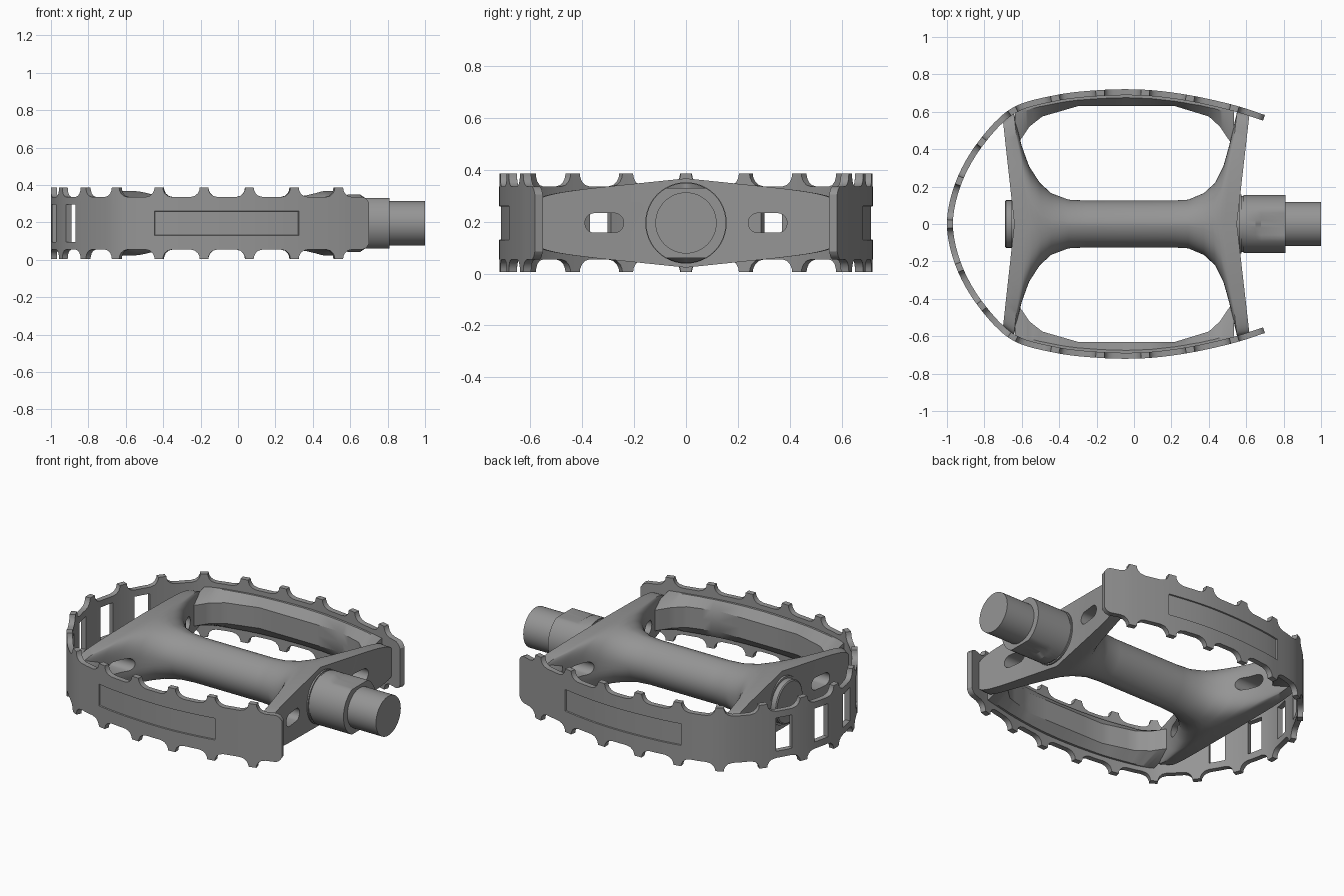
import bpy, bmesh, math
from mathutils import Vector

cube = bpy.data.objects.get("Cube")
if cube:
    bpy.data.objects.remove(cube)

MID = 0.195  # height of the axle line
grey = bpy.data.materials.new("metal_grey")
grey.use_nodes = True
grey.diffuse_color = (0.3, 0.3, 0.3, 1)
grey.node_tree.nodes["Principled BSDF"].inputs["Base Color"].default_value = (0.3, 0.3, 0.3, 1)


def finish(bm, name, angle=32):
    bmesh.ops.recalc_face_normals(bm, faces=bm.faces)
    mesh = bpy.data.meshes.new(name)
    bm.to_mesh(mesh)
    bm.free()
    ob = bpy.data.objects.new(name, mesh)
    bpy.context.collection.objects.link(ob)
    ob.location.z = MID
    mesh.materials.append(grey)
    smooth(ob, angle)
    return ob


def smooth(ob, angle=32):
    bpy.ops.object.select_all(action='DESELECT')
    ob.select_set(True)
    bpy.context.view_layer.objects.active = ob
    bpy.ops.object.shade_smooth_by_angle(angle=math.radians(angle))


def skin(bm, rings, caps=True):
    """Join closed rings of points with quads, and fold the ends shut."""
    loops = [[bm.verts.new(p) for p in ring] for ring in rings]
    n = len(loops[0])
    for a, b in zip(loops, loops[1:]):
        for j in range(n):
            k = (j + 1) % n
            bm.faces.new((a[j], a[k], b[k], b[j]))
    for end in (loops[0], loops[-1]):
        for j in range(n // 2):
            quad = [end[j], end[j + 1], end[n - j - 1], end[(n - j) % n]]
            bm.faces.new(list(dict.fromkeys(quad)))


# Cage outline: a smooth curve through a few points, mirrored in y
half = [(-1, 0), (-.955, .22), (-.84, .43), (-.66, .615), (-.43, .687), (-.185, .716),
        (.055, .718), (.29, .69), (.53, .637), (.70, .583)]
ctrl = [Vector((x, -y)) for x, y in half[:0:-1]] + [Vector(p) for p in half]
ctrl = [2 * ctrl[0] - ctrl[1]] + ctrl + [2 * ctrl[-1] - ctrl[-2]]
path = []
for p0, p1, p2, p3 in zip(ctrl, ctrl[1:], ctrl[2:], ctrl[3:]):
    for i in range(20):
        t = i / 20
        path.append(0.5 * (2 * p1 + (p2 - p0) * t + (2 * p0 - 5 * p1 + 4 * p2 - p3) * t * t
                           + (3 * p1 - p0 - 3 * p2 + p3) * t ** 3))
path.append(ctrl[-2])
dist = [0]
for a, b in zip(path, path[1:]):
    dist.append(dist[-1] + (b - a).length)
END = dist[-1] / 2
last = next(d for d, p in zip(dist, path) if p.y > 0 and p.x > 0.53) - END
PITCH = last / 8


def locate(s):
    """Point and outward normal at signed arc length s from the loop's middle."""
    d = min(max(s + END, 0), dist[-1] - 1e-6)
    i = max(k for k in range(len(path) - 1) if dist[k] <= d)
    p = path[i].lerp(path[i + 1], (d - dist[i]) / (dist[i + 1] - dist[i]))
    tan = path[min(i + 2, len(path) - 1)] - path[max(i - 1, 0)]
    return p, Vector((-tan.y, tan.x)).normalized()


# Cage band with teeth, slots and recessed side panels
TOOTH, FILLET, VALLEY = 0.023, 0.05, 0.14


def edge_height(s):
    if END - abs(s) < 0.035:
        return VALLEY - 0.03 * (1 - (END - abs(s)) / 0.035) ** 2
    d = min(abs(s - k * PITCH) for k in range(-8, 9)) - TOOTH
    if d < 1e-5:
        return VALLEY + FILLET
    t = max(FILLET - d, 0)
    return VALLEY + FILLET - math.sqrt(FILLET ** 2 - t * t)


cols = []
for k in range(-8, 9):
    for d in (0, TOOTH, .025, .033, .048, TOOTH + FILLET):
        cols += [k * PITCH + d, k * PITCH - d]
    if k < 8:
        cols.append((k + 0.5) * PITCH)
for d in (0, .007, .018, .035):
    cols += [END - d, d - END]
cols = sorted({round(c, 5) for c in cols})

bm = bmesh.new()
grid = []
for s in cols:
    p, n = locate(s)
    h = edge_height(s)
    pair = []
    for off in (0, 0.032):
        # the normal is flipped if needed so the inside is toward the centre
        q = p - n * off if n.dot(p) > 0 else p + n * off
        pair.append([bm.verts.new((q.x, q.y, z)) for z in (-h, -.1, -.065, .065, .1, h)])
    grid.append(pair)


def solid(i, r):
    if not (0 <= i < len(cols) - 1 and 0 <= r < 5):
        return False
    m = abs(cols[i] + cols[i + 1]) / 2
    slot = any(abs(m - c * PITCH) < PITCH / 2 - TOOTH - FILLET for c in (0.5, 1.5))
    return not (slot and 1 <= r <= 3)


panels = {-1: [], 1: []}
for i in range(len(cols) - 1):
    m = (cols[i] + cols[i + 1]) / 2
    for r in range(5):
        if not solid(i, r):
            continue
        corners = [(i, r), (i + 1, r), (i + 1, r + 1), (i, r + 1)]
        outer = bm.faces.new([grid[a][0][b] for a, b in corners])
        bm.faces.new([grid[a][1][b] for a, b in reversed(corners)])
        if r == 2 and 4 * PITCH - TOOTH < abs(m) < 7 * PITCH + TOOTH:
            panels[1 if m > 0 else -1].append(outer)
        for e, (di, dr) in enumerate(((0, -1), (1, 0), (0, 1), (-1, 0))):
            if not solid(i + di, r + dr):
                (a, b), (c, d) = corners[e], corners[(e + 1) % 4]
                bm.faces.new((grid[a][0][b], grid[a][1][b], grid[c][1][d], grid[c][0][d]))
bmesh.ops.recalc_face_normals(bm, faces=bm.faces)
for faces in panels.values():
    bmesh.ops.inset_region(bm, faces=faces, thickness=0.002, depth=-0.007, use_even_offset=True)
finish(bm, "cage_band")

# Body: round barrel flaring into the leaning end plates
# each station: x, half width, half height, squareness, lean
stations = [(-.64, .55, .172, 7, -.11), (-.577, .595, .172, 7, -.11), (-.555, .42, .172, 5, -.11),
            (-.53, .31, .170, 4, -.10), (-.49, .22, .162, 3, -.06), (-.44, .165, .15, 2.4, -.02),
            (-.35, .13, .137, 2, 0), (-.25, .125, .13, 2, 0), (.2, .125, .13, 2, 0),
            (.29, .13, .137, 2, 0), (.37, .165, .15, 2.4, .02), (.42, .22, .162, 3, .06),
            (.447, .31, .170, 4, .10), (.463, .42, .172, 5, .11), (.482, .6, .172, 7, .115),
            (.55, .59, .172, 7, .115)]


def section(x, ry, rz, power, lean, n=56):
    ring = []
    for j in range(n):
        c, s = math.cos(2 * math.pi * j / n), math.sin(2 * math.pi * j / n)
        y = ry * math.copysign(abs(c) ** (2 / power), c)
        z = rz * math.copysign(abs(s) ** (2 / power), s) * (1 - 0.6 * abs(y))
        ring.append((x + lean * abs(y), y, z))
    return ring


bm = bmesh.new()
skin(bm, [section(*st) for st in stations])
body = finish(bm, "body")

# Oval windows through the end plates
bm = bmesh.new()
for side in (-1, 1):
    oval = []
    for j in range(24):
        a = 2 * math.pi * (j + 0.5) / 24
        oval.append((side * 0.315 + math.copysign(0.037, math.cos(a)) + 0.038 * math.cos(a),
                     0.038 * math.sin(a)))
    ends = [[bm.verts.new((x, y, z)) for y, z in oval] for x in (-.85, .85)]
    for j in range(24):
        k = (j + 1) % 24
        bm.faces.new((ends[0][j], ends[0][k], ends[1][k], ends[1][j]))
    bm.faces.new(ends[0])
    bm.faces.new(ends[1])
cutter = finish(bm, "window_cutter")
cutter.hide_render = True
mod = body.modifiers.new("windows", 'BOOLEAN')
mod.operation = 'DIFFERENCE'
mod.solver = 'EXACT'
mod.object = cutter
smooth(body)
bpy.ops.object.modifier_apply(modifier=mod.name)
smooth(body)
bpy.data.objects.remove(cutter)

# Side rails backing the cage, widening into corner gussets
rail = [(-.635, .41), (-.6, .46), (-.56, .52), (-.49, .575), (-.3, .63), (.22, .63),
        (.4, .575), (.46, .52), (.5, .46), (.535, .41)]
upper = [p for p in path if p.y > 0]
for side, name in ((-1, "front_rail"), (1, "back_rail")):
    bm = bmesh.new()
    rings = []
    for (x0, y0), (x1, y1) in zip(rail, rail[1:] + rail[-1:]):
        for t in ((0, .25, .5, .75) if x1 > x0 else (0,)):
            x, y = x0 + (x1 - x0) * t, y0 + (y1 - y0) * t
            outer = min(upper, key=lambda p: abs(p.x - x)).y - 0.025
            shape = [(outer, 0), (outer, .112), (outer - .02, .112), (y, .062),
                     (y, 0), (y, -.062), (outer - .02, -.112), (outer, -.112)]
            rings.append([(x, side * a, z) for a, z in shape])
    skin(bm, rings)
    finish(bm, name)


# Turned parts along the axle
def turned(name, profile, flats=None, n=48):
    bm = bmesh.new()
    rings = []
    for x, r in profile:
        lim = 0.135 if flats and flats[0] <= x <= flats[1] else 1
        rings.append([(x, r * math.cos(2 * math.pi * j / n),
                       max(-lim, min(lim, r * math.sin(2 * math.pi * j / n)))) for j in range(n)])
    skin(bm, rings)
    return finish(bm, name)


turned("end_cap", [(-.69, .12), (-.685, .127), (-.655, .127), (-.655, .14), (-.62, .14)])
turned("axle_collar", [(.5, .14), (.565, .14), (.565, .157), (.575, .157), (.575, .15),
                       (.585, .15), (.585, .155), (.65, .155), (.68, .155), (.81, .155)], (.67, .82))
turned("axle_end", [(.78, .118), (1.0, .118)])
